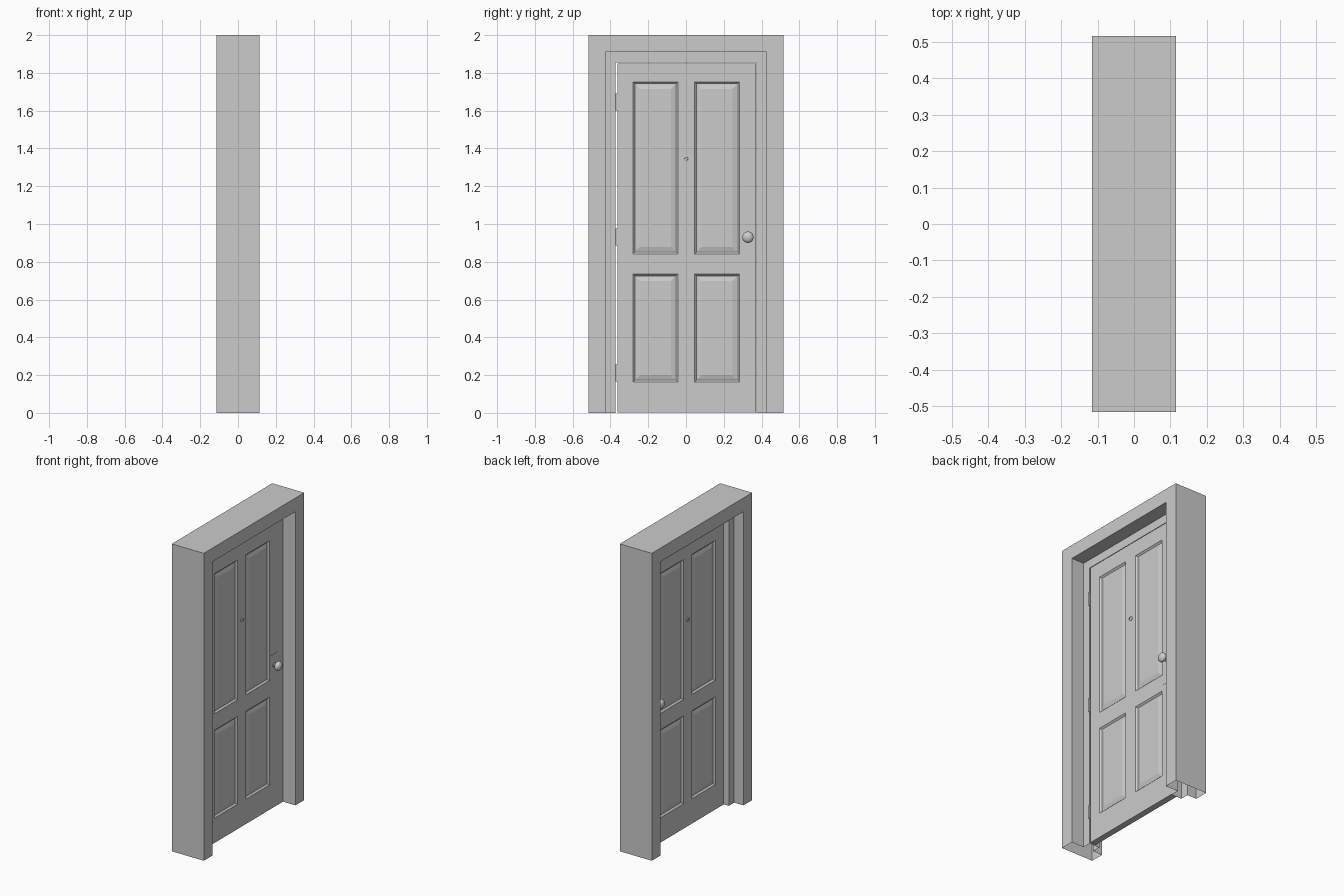
import bpy, bmesh, math
from mathutils import Matrix, Vector

if "Cube" in bpy.data.objects:
    bpy.data.objects.remove(bpy.data.objects["Cube"])


def finish(bm, name, smooth=False):
    bmesh.ops.recalc_face_normals(bm, faces=bm.faces)
    me = bpy.data.meshes.new(name)
    bm.to_mesh(me)
    bm.free()
    ob = bpy.data.objects.new(name, me)
    bpy.context.collection.objects.link(ob)
    if smooth:
        bpy.ops.object.select_all(action='DESELECT')
        ob.select_set(True)
        bpy.context.view_layer.objects.active = ob
        bpy.ops.object.shade_smooth_by_angle(angle=math.radians(35))
    return ob


def box_bm(x, y, z):
    """Box from (min, max) pairs."""
    bm = bmesh.new()
    size = [b - a for a, b in (x, y, z)]
    mid = Vector([(a + b) / 2 for a, b in (x, y, z)])
    bmesh.ops.create_cube(bm, size=1, matrix=Matrix.Translation(mid) @ Matrix.Diagonal((*size, 1)))
    return bm


def lathe(name, profile, origin, side, steps=24):
    """Spin (distance, radius) points about the x axis, pointing to one side."""
    bm = bmesh.new()
    verts = [bm.verts.new((origin[0] + side * d, origin[1] + r, origin[2])) for d, r in profile]
    edges = [bm.edges.new(p) for p in zip(verts, verts[1:])]
    bmesh.ops.spin(bm, geom=verts + edges, cent=origin, axis=(1, 0, 0),
                   angle=math.tau, steps=steps)
    bmesh.ops.remove_doubles(bm, verts=bm.verts, dist=1e-5)
    return finish(bm, name, True)


# Frame: stepped jamb profile (depth x, inset t) carried up, over and down; open at the floor
W, H = 0.516, 2.0
profile = [(-.115, 0), (.115, 0), (.115, .089), (.025, .089),
           (.025, .144), (-.048, .144), (-.048, .089), (-.115, .089)]
bm = bmesh.new()
rings = []
for side, top in ((-1, 0), (-1, 1), (1, 1), (1, 0)):
    rings.append([bm.verts.new((x, side * (W - t), (H - t) * top)) for x, t in profile])
for a, b in zip(rings, rings[1:]):
    for i in range(len(profile)):
        j = (i + 1) % len(profile)
        bm.faces.new((a[i], a[j], b[j], b[i]))
finish(bm, "door_frame")

# Door leaf: slab cut into a grid, with four raised panels on each face
FRONT, BACK = .027, -.014
panel_y = [(-.281, -.043), (.046, .284)]
panel_z = [(.163, .735), (.842, 1.753)]
bm = box_bm((BACK, FRONT), (-.363, .371), (.002, 1.851))
for axis, cuts in ((1, panel_y), (2, panel_z)):
    for c in [v for pair in cuts for v in pair]:
        co, no = Vector(), Vector()
        co[axis], no[axis] = c, 1
        bmesh.ops.bisect_plane(bm, geom=bm.verts[:] + bm.edges[:] + bm.faces[:],
                               plane_co=co, plane_no=no)
bm.normal_update()
panels = []
for f in bm.faces:
    c = f.calc_center_median()
    if abs(f.normal.x) > .9 and any(a < c.y < b for a, b in panel_y) \
            and any(a < c.z < b for a, b in panel_z):
        panels.append(f)
for thick, depth in ((.010, -.010), (.005, 0), (.022, .006)):
    bmesh.ops.inset_individual(bm, faces=panels, thickness=thick, depth=depth, use_even_offset=True)
finish(bm, "door_leaf")

# Hardware repeated on both faces of the door
knob = [(0, .014), (.006, .014), (.010, .009), (.018, .009)]
knob += [(.035 - .020 * math.cos(math.radians(a)), .030 * math.sin(math.radians(a)))
         for a in range(30, 181, 15)]
viewer = [(0, .015), (.003, .015), (.005, .012), (.005, .009), (.002, .008), (.003, 0)]
for label, x, s in (("front", FRONT, 1), ("back", BACK, -1)):
    finish(box_bm(sorted((x, x + s * .002)), (.295, .371), (.77, 1.0)), label + "_lock_plate")
    lathe(label + "_knob", knob, (x, .328, .93), s)
    lathe(label + "_peephole", viewer, (x, .002, 1.347), s, 16)

# Hinges: leaf filling the gap plus a slim barrel
for i, z in enumerate((.212, .93, 1.645)):
    finish(box_bm((.0, .027), (-.372, -.363), (z - .045, z + .045)), f"hinge_leaf_{i}")
    bm = bmesh.new()
    bmesh.ops.create_cone(bm, cap_ends=True, segments=12, radius1=.005, radius2=.005, depth=.09,
                          matrix=Matrix.Translation((.029, -.369, z)))
    finish(bm, f"hinge_barrel_{i}", True)
